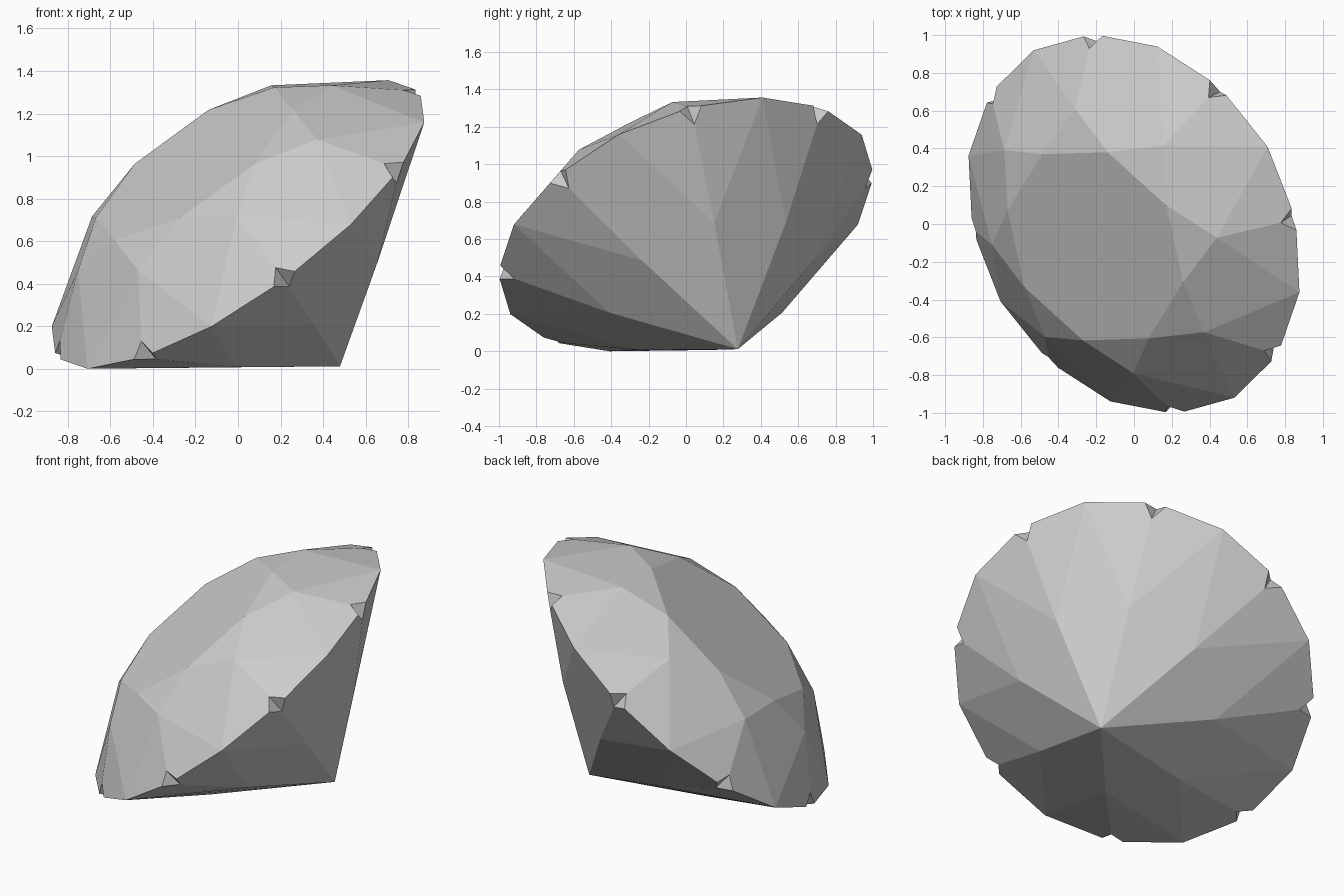
import bpy, bmesh
from math import sin, cos, radians
from mathutils import Matrix, Vector

cube = bpy.data.objects.get("Cube")
if cube:
    bpy.data.objects.remove(cube, do_unlink=True)

# Stone colour
grey = bpy.data.materials.new("stone_grey")
grey.use_nodes = True
colour = (0.6, 0.6, 0.6, 1)
grey.diffuse_color = colour
grey.node_tree.nodes["Principled BSDF"].inputs["Base Color"].default_value = colour

# Brilliant cut proportions, in the stone's own upright frame
R = 1.062                      # girdle radius
CULET = -0.867
CHIP = 0.15                    # share of each girdle edge lost to a chip

bm = bmesh.new()


def polar(radius, degrees, height):
    a = radians(degrees)
    return Vector((radius * cos(a), radius * sin(a), height))


def ring(radius, start, height):
    return [bm.verts.new(polar(radius, start + 45 * i, height)) for i in range(8)]


table = ring(0.563, 0, 0.37)
crown_mid = ring(0.738, 22.5, 0.284)
girdle = ring(R, 0, 0)
chip_top = ring(1.0, 22.5, 0.0543)
chip_bottom = ring(0.99, 22.5, -0.0638)
pavilion_mid = ring(0.577, 22.5, -0.43)
culet = bm.verts.new((0, 0, CULET))
chip_a, chip_b = [], []
for i in range(8):
    corner = polar(R, 22.5 + 45 * i, 0)
    chip_a.append(bm.verts.new(corner.lerp(girdle[i].co, CHIP)))
    chip_b.append(bm.verts.new(corner.lerp(girdle[(i + 1) % 8].co, CHIP)))

# Table on top, then one eighth of the stone at a time
bm.faces.new(table)
for i in range(8):
    j, p = (i + 1) % 8, i - 1
    # Crown: star, kite and two upper halves
    bm.faces.new((table[i], crown_mid[i], table[j]))
    bm.faces.new((table[i], crown_mid[p], girdle[i], crown_mid[i]))
    bm.faces.new((crown_mid[i], girdle[i], chip_a[i], chip_top[i]))
    bm.faces.new((crown_mid[i], chip_top[i], chip_b[i], girdle[j]))
    # Chip in the girdle
    bm.faces.new((chip_top[i], chip_a[i], chip_bottom[i]))
    bm.faces.new((chip_top[i], chip_bottom[i], chip_b[i]))
    # Pavilion: kite and two lower halves
    bm.faces.new((culet, pavilion_mid[i], girdle[i], pavilion_mid[p]))
    bm.faces.new((pavilion_mid[i], chip_bottom[i], chip_a[i], girdle[i]))
    bm.faces.new((pavilion_mid[i], girdle[j], chip_b[i], chip_bottom[i]))
bmesh.ops.recalc_face_normals(bm, faces=bm.faces)

mesh = bpy.data.meshes.new("cut_gemstone")
bm.to_mesh(mesh)
bm.free()
mesh.materials.append(grey)
gem = bpy.data.objects.new("cut_gemstone", mesh)
bpy.context.collection.objects.link(gem)

# Lean the stone over onto its culet and girdle
mesh.transform(Matrix.Translation((0, 0, 0.681))
               @ Matrix.Rotation(radians(-60), 4, "Z")
               @ Matrix.Rotation(radians(39.7), 4, "X"))
low = min(v.co.z for v in mesh.vertices)
mesh.transform(Matrix.Translation((0, 0, -low)))
